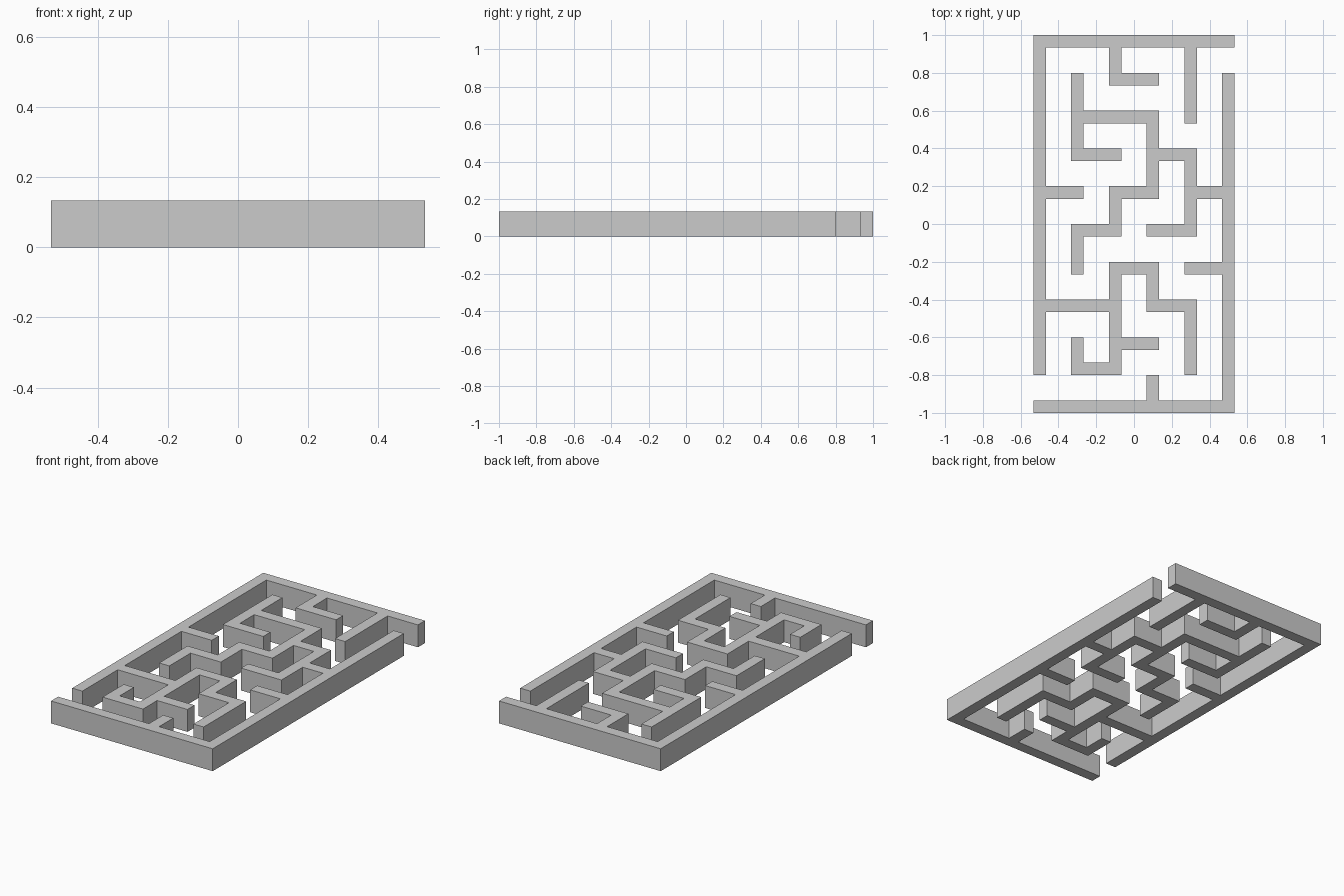
import bpy
import bmesh

cube = bpy.data.objects.get("Cube")
if cube:
    bpy.data.objects.remove(cube, do_unlink=True)

UNIT = 1 / 15              # wall thickness
WIDTH, DEPTH, HEIGHT = 16, 30, 2   # in wall thicknesses

grey = bpy.data.materials.new("wall_grey")
grey.use_nodes = True
grey.diffuse_color = (0.6, 0.6, 0.6, 1)
grey.node_tree.nodes["Principled BSDF"].inputs["Base Color"].default_value = grey.diffuse_color


def path_cells(path):
    """Unit squares covered by a path of straight runs between corners."""
    cells = set()
    for (ax, ay), (bx, by) in zip(path, path[1:]):
        for x in range(min(ax, bx), max(ax, bx) + 1):
            for y in range(min(ay, by), max(ay, by) + 1):
                cells.add((x, y))
    return cells


def build_walls(name, paths):
    """Merge the paths into one flat outline and raise it to wall height."""
    bm = bmesh.new()
    corners = {}

    def corner(x, y):
        if (x, y) not in corners:
            position = ((x - WIDTH / 2) * UNIT, (y - DEPTH / 2) * UNIT, 0)
            corners[x, y] = bm.verts.new(position)
        return corners[x, y]

    for x, y in sorted(set().union(*map(path_cells, paths))):
        bm.faces.new([corner(x, y), corner(x + 1, y),
                      corner(x + 1, y + 1), corner(x, y + 1)])
    bmesh.ops.dissolve_limit(bm, angle_limit=0.01, verts=bm.verts[:], edges=bm.edges[:])
    raised = bmesh.ops.extrude_face_region(bm, geom=bm.faces[:], use_keep_orig=True)
    top = [v for v in raised["geom"] if isinstance(v, bmesh.types.BMVert)]
    bmesh.ops.translate(bm, verts=top, vec=(0, 0, HEIGHT * UNIT))
    bmesh.ops.recalc_face_normals(bm, faces=bm.faces[:])

    mesh = bpy.data.meshes.new(name)
    bm.to_mesh(mesh)
    bm.free()
    mesh.materials.append(grey)
    bpy.context.collection.objects.link(bpy.data.objects.new(name, mesh))


# Back and left border with the branches joined to it
build_walls("back_left_walls", [
    [(15, 29), (0, 29), (0, 3)],
    [(6, 29), (6, 26), (9, 26)],
    [(12, 29), (12, 23)],
    [(0, 17), (3, 17)],
    [(0, 8), (6, 8)],
    [(3, 5), (3, 3), (6, 3), (6, 11), (9, 11), (9, 8), (12, 8), (12, 3)],
    [(6, 5), (9, 5)],
])

# Front and right border with the branches joined to it
build_walls("front_right_walls", [
    [(0, 0), (15, 0), (15, 26)],
    [(9, 0), (9, 2)],
    [(15, 11), (12, 11)],
    [(15, 17), (12, 17)],
    [(9, 14), (12, 14), (12, 20), (9, 20)],
    [(3, 23), (9, 23), (9, 17), (6, 17), (6, 14), (3, 14), (3, 11)],
    [(3, 26), (3, 20), (6, 20)],
])
